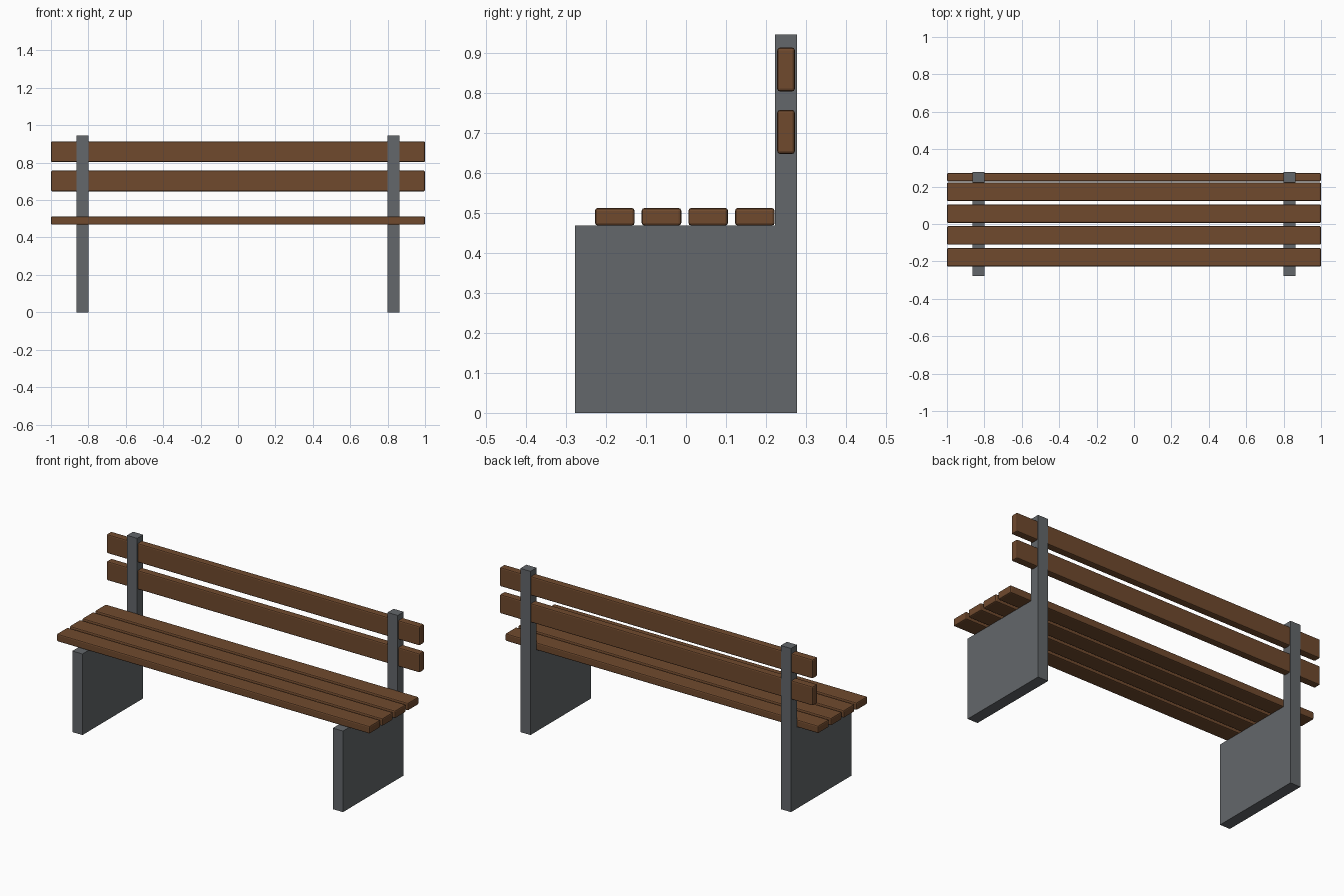
import bpy, bmesh

if "Cube" in bpy.data.objects:
    bpy.data.objects.remove(bpy.data.objects["Cube"])


def material(name, rgb):
    m = bpy.data.materials.new(name)
    m.diffuse_color = (*rgb, 1.0)
    m.use_nodes = True
    m.node_tree.nodes["Principled BSDF"].inputs["Base Color"].default_value = m.diffuse_color
    return m


wood = material("brown wood", (0.16, 0.068, 0.027))
grey = material("dark grey", (0.125, 0.135, 0.145))


def finish(name, bm, mat):
    bmesh.ops.recalc_face_normals(bm, faces=bm.faces)
    me = bpy.data.meshes.new(name)
    bm.to_mesh(me)
    bm.free()
    me.materials.append(mat)
    ob = bpy.data.objects.new(name, me)
    bpy.context.collection.objects.link(ob)
    return ob


def slat(name, y, z, depth, height):
    # full-length board with softly chamfered edges
    bm = bmesh.new()
    bmesh.ops.create_cube(bm, size=1.0)
    for v in bm.verts:
        v.co = (v.co.x * 2.0, y + v.co.y * depth, z + v.co.z * height)
    bmesh.ops.bevel(bm, geom=bm.edges[:], offset=0.007, segments=2,
                    profile=0.5, affect='EDGES')
    return finish(name, bm, wood)


def support(name, x, width=0.065):
    # L-shaped side panel: solid leg with a back post
    profile = [(-0.277, 0), (0.277, 0), (0.277, 0.945),
               (0.222, 0.945), (0.222, 0.468), (-0.277, 0.468)]
    bm = bmesh.new()
    face = bm.faces.new([bm.verts.new((x - width / 2, y, z)) for y, z in profile])
    ext = bmesh.ops.extrude_face_region(bm, geom=[face])
    new = [g for g in ext["geom"] if isinstance(g, bmesh.types.BMVert)]
    bmesh.ops.translate(bm, verts=new, vec=(width, 0, 0))
    return finish(name, bm, grey)


# side supports
support("left_support", -0.832)
support("right_support", 0.832)

# seat boards
for i in range(4):
    slat(f"seat_slat_{i + 1}", -0.178 + i * 0.1167, 0.490, 0.099, 0.044)

# backrest boards, set into the posts
for i, z in enumerate((0.702, 0.858)):
    slat(f"back_slat_{i + 1}", 0.250, z, 0.044, 0.110)
